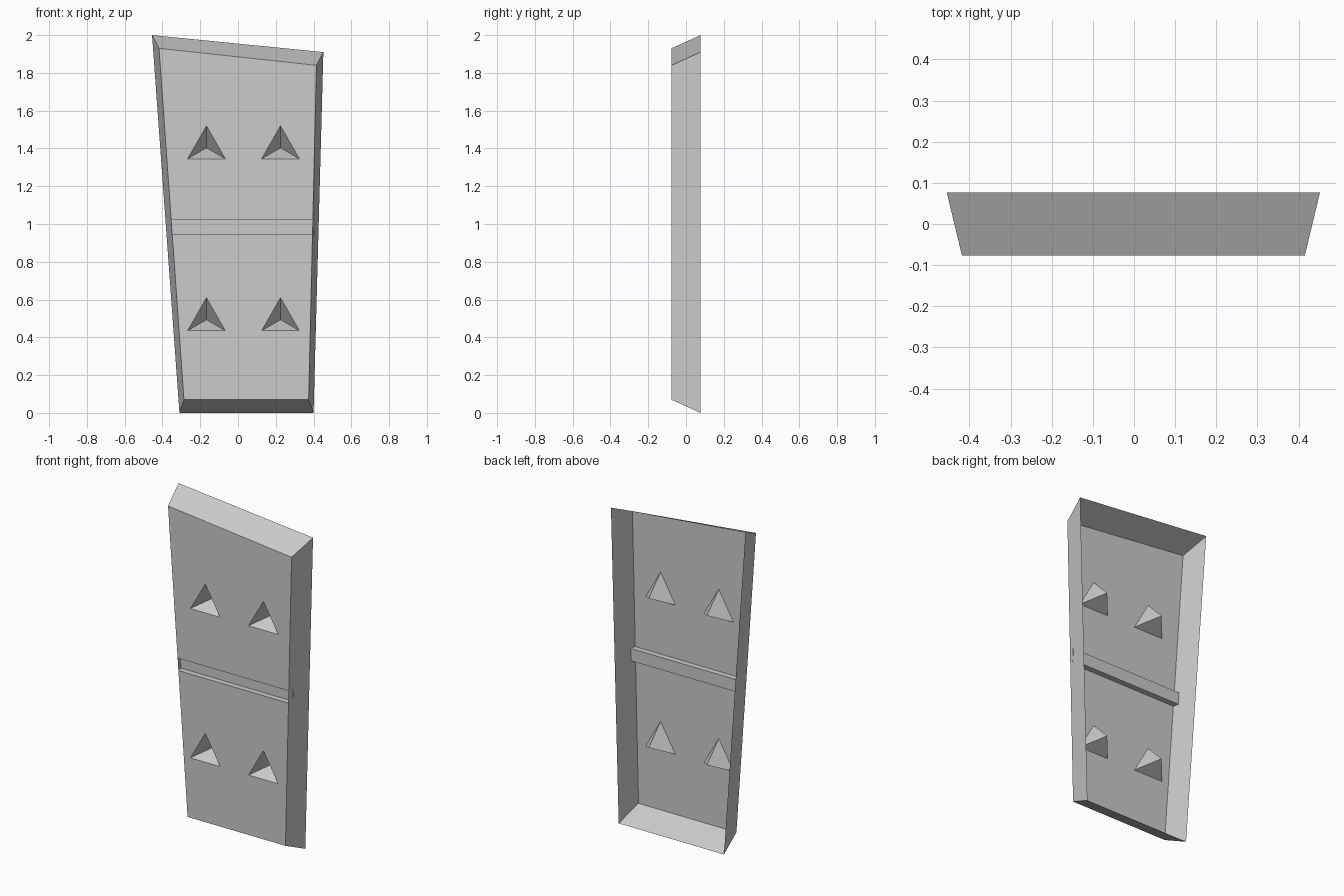
import bpy
import bmesh
from mathutils import Vector

cube = bpy.data.objects.get("Cube")
if cube:
    bpy.data.objects.remove(cube, do_unlink=True)

FRONT, BACK = -0.077, 0.077
GROOVE_DEPTH, GROOVE_LOW, GROOVE_HIGH = 0.035, 0.945, 1.02
PYRAMID_DEPTH = 0.115

grey = bpy.data.materials.new("light_grey")
grey.use_nodes = True
grey.diffuse_color = (0.6, 0.6, 0.6, 1)
grey.node_tree.nodes["Principled BSDF"].inputs["Base Color"].default_value = (0.6, 0.6, 0.6, 1)

# Corners in x and z: bottom left, bottom right, top right, top left on screen
front_ring = [Vector((x, FRONT, z)) for x, z in
              [(-0.286, 0.07), (0.374, 0.07), (0.415, 1.84), (-0.418, 1.93)]]
back_ring = [Vector((x, BACK, z)) for x, z in
             [(-0.31, 0), (0.40, 0), (0.452, 1.91), (-0.455, 2.0)]]


def side_point(low, high, z, depth):
    """Point on a sloping side wall at a height and a depth behind the front."""
    t = depth / (BACK - FRONT)
    a = front_ring[low].lerp(back_ring[low], t)
    b = front_ring[high].lerp(back_ring[high], t)
    return a.lerp(b, (z - a.z) / (b.z - a.z))


def left(z, depth=0):
    return side_point(0, 3, z, depth)


def right(z, depth=0):
    return side_point(1, 2, z, depth)


def make_object(name, bm):
    bmesh.ops.remove_doubles(bm, verts=bm.verts, dist=0.0001)
    mesh = bpy.data.meshes.new(name)
    bm.to_mesh(mesh)
    bm.free()
    mesh.materials.append(grey)
    obj = bpy.data.objects.new(name, mesh)
    bpy.context.collection.objects.link(obj)


def add_face(bm, points):
    return bm.faces.new([bm.verts.new(p) for p in points])


def loop_edges(bm, points):
    verts = [bm.verts.new(p) for p in points]
    return [bm.edges.new((v, verts[i - 1])) for i, v in enumerate(verts)]


def panel(name, outline, base_z):
    """Flat front plate with two pyramid dents pressed into it."""
    bm = bmesh.new()
    edges = loop_edges(bm, outline)
    dents = []
    for cx in (-0.167, 0.225):
        tri = [Vector((cx + dx, FRONT, base_z + dz))
               for dx, dz in ((-0.1, 0), (0.1, 0), (0, 0.175))]
        edges += loop_edges(bm, tri)
        dents.append((tri, Vector((cx, FRONT + PYRAMID_DEPTH, base_z + 0.058))))
    bmesh.ops.triangle_fill(bm, edges=edges, use_beauty=True, normal=(0, -1, 0))
    for tri, apex in dents:
        for i in range(3):
            add_face(bm, [tri[i - 1], tri[i], apex])
    make_object(name, bm)


# Upper and lower front plates
panel("lower_panel", [front_ring[0], front_ring[1], right(GROOVE_LOW), left(GROOVE_LOW)], 0.435)
panel("upper_panel", [left(GROOVE_HIGH), right(GROOVE_HIGH), front_ring[2], front_ring[3]], 1.345)

# Groove across the middle
bm = bmesh.new()
path = [(GROOVE_LOW, 0), (GROOVE_LOW, GROOVE_DEPTH), (GROOVE_HIGH, GROOVE_DEPTH), (GROOVE_HIGH, 0)]
for a, b in zip(path, path[1:]):
    add_face(bm, [left(*a), right(*a), right(*b), left(*b)])
make_object("middle_groove", bm)

# Sloping rim, open at the back
bm = bmesh.new()
for i in range(4):
    add_face(bm, [front_ring[i], front_ring[i - 1], back_ring[i - 1], back_ring[i]])
make_object("sloping_rim", bm)
